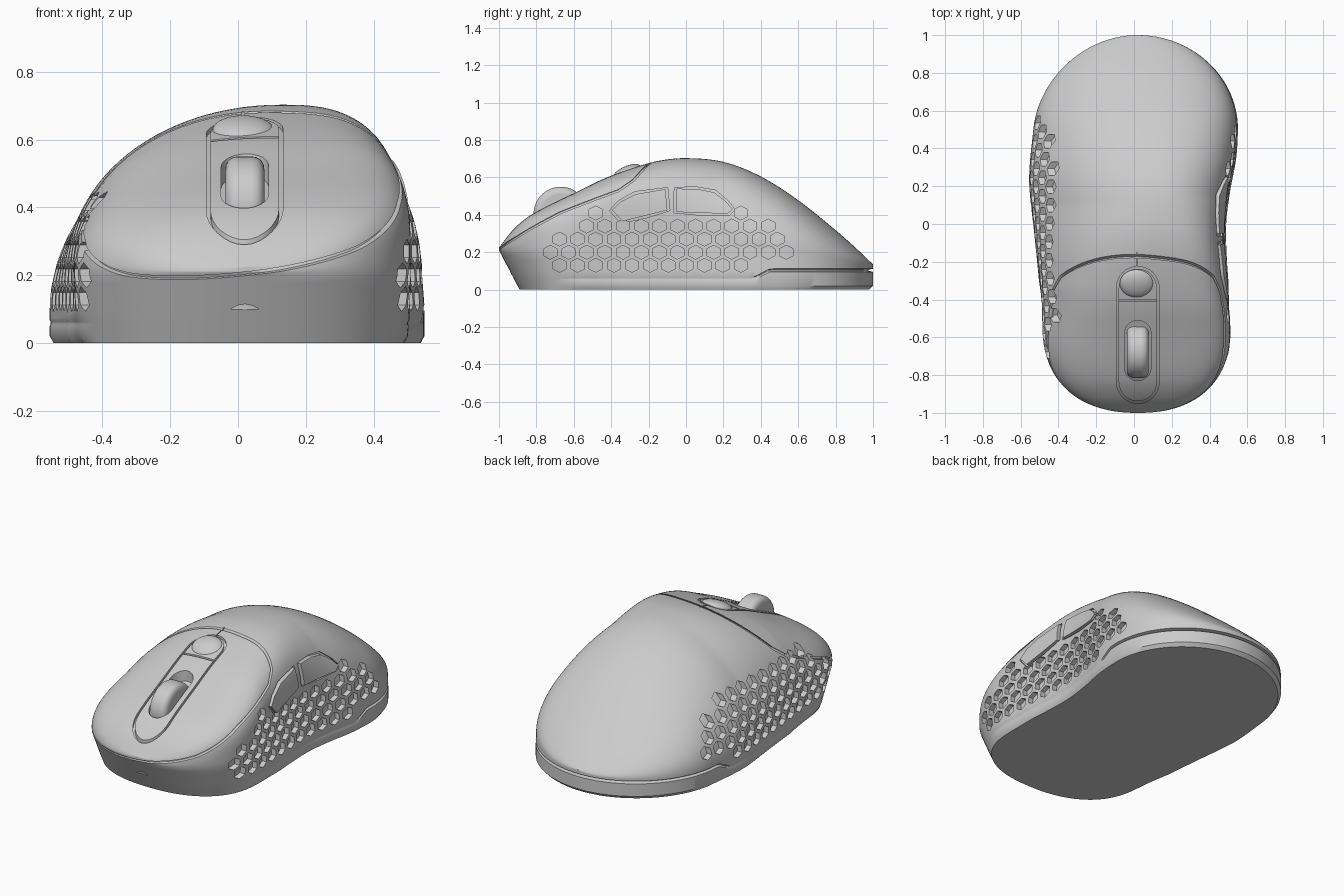
import bpy, bmesh, math
from mathutils import Vector

old = bpy.data.objects.get("Cube")
if old:
    bpy.data.objects.remove(old)

grey = bpy.data.materials.new("matte_grey")
grey.use_nodes = True
grey.diffuse_color = (0.6, 0.6, 0.6, 1)
grey.node_tree.nodes["Principled BSDF"].inputs["Base Color"].default_value = (0.6, 0.6, 0.6, 1)


# ---------- helpers ----------
def make(name, verts, faces):
    me = bpy.data.meshes.new(name)
    me.from_pydata(verts, [], faces)
    me.materials.append(grey)
    bm = bmesh.new()
    bm.from_mesh(me)
    bmesh.ops.recalc_face_normals(bm, faces=bm.faces)
    bm.to_mesh(me)
    bm.free()
    ob = bpy.data.objects.new(name, me)
    bpy.context.collection.objects.link(ob)
    return ob


def boolean(ob, tool, op="DIFFERENCE", keep=False):
    mod = ob.modifiers.new("cut", "BOOLEAN")
    mod.operation, mod.solver, mod.object = op, "EXACT", tool
    with bpy.context.temp_override(object=ob, active_object=ob):
        bpy.ops.object.modifier_apply(modifier=mod.name)
    if not keep:
        bpy.data.objects.remove(tool)


def clamp(v):
    return min(max(v, 0), 1)


def curve(y, pts):
    """Smooth curve through (y, value) points."""
    n = len(pts)
    y = min(max(y, pts[0][0]), pts[-1][0])
    i = next(k for k in range(n - 1) if y <= pts[k + 1][0])

    def slope(k):
        a, b = pts[max(k - 1, 0)], pts[min(k + 1, n - 1)]
        return (b[1] - a[1]) / (b[0] - a[0])
    (y0, v0), (y1, v1) = pts[i], pts[i + 1]
    d = y1 - y0
    t = (y - y0) / d
    return (v0 * (1 + 2 * t) * (1 - t) ** 2 + slope(i) * d * t * (1 - t) ** 2
            + v1 * t * t * (3 - 2 * t) + slope(i + 1) * d * t * t * (t - 1))


LEFT = [(-1, .485), (-.55, .492), (-.4, .495), (-.08, .525), (.21, .555), (.34, .55), (.5, .533), (1, .49)]
RIGHT = [(-1, .52), (-.55, .52), (-.4, .508), (-.19, .492), (0, .488), (.18, .51), (.34, .54), (.5, .55), (1, .55)]
TOP = [(-1, .225), (-.92, .325), (-.82, .405), (-.57, .53), (-.43, .597), (-.27, .655), (-.14, .69), (0, .703),
       (.2, .683), (.4, .605), (.6, .478), (.8, .318), (.9, .23), (1, .135)]
RIM_L = [(-1, .2), (-.6, .2), (0, .1), (.6, .12), (1, .124)]
RIM_R = [(-1, .205), (-.6, .25), (0, .29), (.5, .2), (1, .124)]
CX = .02


def body_mesh(name, off=0.0):
    """Loft of rounded sections along y; off shrinks the skin."""
    stations, arc = 120, 56
    verts, faces, count = [], [], 0
    for s in range(stations):
        y = -.9999 * math.cos(math.pi * s / (stations - 1))
        end = 1.0
        if y > .5:
            end = math.sqrt(1 - ((y - .5) / .5) ** 2)
        elif y < -.55:
            end = (1 - ((-.55 - y) / .45) ** 2.3) ** (1 / 2.3)
        xl = CX - (curve(y, LEFT) + CX - off) * end
        xr = CX + (curve(y, RIGHT) - CX - off) * end
        peak = CX + .11 * end
        back = clamp((y - .36) / .09)
        fade = clamp((y + .75) / .2)
        seam = .06 + .045 * back
        groove = 1 - fade * (.005 + .02 * back)
        ring = []
        for side, x, rim in ((1, xr, curve(y, RIM_R)), (-1, xl, curve(y, RIM_L))):
            top_x = x - side * .015 * end * clamp((rim - .12) / .18)
            h = max(curve(y, TOP) - off - rim, .004)
            p = 2.3 + 1.7 * clamp((.15 - y) / .6) if side > 0 else 1.95 + .6 * clamp((.1 - y) / .45)
            wall = [(x, 0, 1 - .02 * fade), (x, .02, 1), (x, seam - .01, 1), (x, seam - .004, groove),
                    (x, seam + .002, groove), (x, seam + .007, 1)]
            lo = seam + .007
            wall += [(x + (top_x - x) * k / 5, lo + (rim - lo) * k / 5, 1) for k in range(1, 5)]
            for k in range(arc // 2 + 1):
                a = math.pi * k / arc
                wall.append((peak + (top_x - peak) * max(math.cos(a), 0) ** (2 / p),
                             rim + h * math.sin(a) ** (2 / p), 1))
            ring += wall if side > 0 else wall[-2::-1]
        count = len(ring)
        front = clamp((-.5 - y) / .5)
        pinch = clamp((-.3 - y) / .45)
        for x, z, k in ring:
            low = max(0, 1 - z / .21)
            k_x = k * (1 - .08 * pinch * low)
            verts.append((CX + (x - CX) * k_x, y * k * (1 - off) + .11 * front * low, z))
    for s in range(stations - 1):
        for k in range(count):
            a, b = s * count + k, s * count + (k + 1) % count
            faces.append((a, b, b + count, a + count))
    # close both narrow ends with strips joining the two walls
    for b in (0, (stations - 1) * count):
        for i in range(count // 2):
            strip = (b + i, b + i + 1, b + count - 2 - i, b + count - 1 - i)
            faces.append(tuple(dict.fromkeys(strip)))
    return make(name, verts, faces)


def prism(name, outlines, axis, lo, hi, tilt=0.0):
    """Extrude outlines, given as (x, y) for axis z or (y, z) for axis x."""
    verts, faces = [], []
    for pts in outlines:
        n, b = len(pts), len(verts)
        for e in (lo, hi):
            verts += [(e, p, q + tilt * e) if axis == "x" else (p, q, e) for p, q in pts]
        faces += [tuple(range(b, b + n)), tuple(range(b + n, b + 2 * n))]
        faces += [(b + i, b + (i + 1) % n, b + n + (i + 1) % n, b + n + i) for i in range(n)]
    return make(name, verts, faces)


def pill(x, y0, y1, r, n=16):
    ends = ((y1 - r, 0), (y0 + r, math.pi))
    return [(x + r * math.cos(a0 + math.pi * i / n), yc + r * math.sin(a0 + math.pi * i / n))
            for yc, a0 in ends for i in range(n + 1)]


def grow(pts, d):
    c = sum((Vector(p) for p in pts), Vector((0, 0))) / len(pts)
    return [tuple(Vector(p) + (Vector(p) - c).normalized() * d) for p in pts]


def ribbon(pts, w):
    sides = [[], []]
    for i, p in enumerate(pts):
        d = (Vector(pts[min(i + 1, len(pts) - 1)]) - Vector(pts[max(i - 1, 0)])).normalized()
        for side, s in zip(sides, (w, -w)):
            side.append((p[0] - d.y * s, p[1] + d.x * s))
    return sides[0] + sides[1][::-1]


# ---------- shell with cut details ----------
body = body_mesh("mouse_body")
core, deep, slot_core = (body_mesh("floor_core", d) for d in (.012, .03, .05))
skin = body_mesh("raised_skin", -.01)


def engrave(tool, floor):
    boolean(tool, floor, keep=True)
    boolean(body, tool)


# seam around the main button shell
seam_path = [(-1.15, .15), (-1, .2), (-.9, .24), (-.67, .355), (-.36, .475), (-.28, .535), (-.16, .69), (-.1, .78)]
engrave(prism("shell_seam", [ribbon(seam_path, .006)], "x", -.9, .9, .12), core)
engrave(prism("middle_seam", [[(.012, -.235), (.018, -.235), (.018, -.15), (.012, -.15)]], "z", .5, .9), core)

# panel outline and wheel opening
ring = prism("panel_ring", [pill(CX, -.95, -.225, .113)], "z", .1, .9)
boolean(ring, prism("panel_inner", [pill(CX, -.938, -.237, .101)], "z", 0, 1))
engrave(ring, core)
engrave(prism("panel_line", [[(-.08, -.41), (.12, -.41), (.12, -.4), (-.08, -.4)]], "z", .4, .9), core)
engrave(prism("wheel_opening", [pill(CX, -.83, -.51, .07)], "z", .2, .9), slot_core)

# thumb buttons on the left flank
front_button = [(-.395, .425), (-.35, .47), (-.27, .51), (-.11, .538), (-.1, .425), (-.22, .395), (-.34, .365)]
rear_button = [(-.05, .54), (.06, .538), (.15, .52), (.21, .475), (.25, .43), (.22, .405), (.1, .41), (-.05, .415)]
for name, outline in (("front_thumb_button", front_button), ("rear_thumb_button", rear_button)):
    engrave(prism("button_gap", [grow(outline, .014)], "x", .2, .9), core)
    button = prism(name, [outline], "x", .3, .9)
    boolean(button, skin, "INTERSECT", keep=True)


# honeycomb dents on both flanks
def honeycomb(limit):
    cells = []
    for row in range(5):
        z = .13 + .07 * row
        for col in range(15):
            y = -.725 + .097 * col + .0485 * ((row + 1) % 2)
            if z > .5 - .52 * (y + .07) ** 2 or (row == 0 and y > .36):
                continue
            if y > .57 or (-.44 < y < .27 and z > limit):
                continue
            cells.append([(y + .041 * math.sin(i * math.pi / 3), z + .037 * math.cos(i * math.pi / 3))
                          for i in range(6)])
    return cells


engrave(prism("left_dents", honeycomb(.36), "x", .25, .9), deep)
engrave(prism("right_dents", honeycomb(.46), "x", -.9, -.2), deep)
for helper in (core, deep, slot_core, skin):
    bpy.data.objects.remove(helper)

# ---------- wheel and top button ----------
bpy.ops.mesh.primitive_cylinder_add(vertices=48, radius=.145, depth=.115, location=(CX, -.67, .405),
                                    rotation=(0, math.pi / 2, 0))
wheel = bpy.context.object
wheel.name = "scroll_wheel"
wheel.data.materials.append(grey)
bevel = wheel.modifiers.new("round", "BEVEL")
bevel.width, bevel.segments = .035, 5

bpy.ops.mesh.primitive_uv_sphere_add(segments=40, ring_count=20, location=(.015, -.315, .628),
                                     rotation=(.4, 0, 0))
top_button = bpy.context.object
top_button.name = "top_button"
top_button.scale = (.09, .08, .033)
top_button.data.materials.append(grey)

# ---------- shading ----------
for ob in bpy.context.scene.objects:
    ob.select_set(ob.type == "MESH")
bpy.context.view_layer.objects.active = body
bpy.ops.object.shade_smooth_by_angle(angle=math.radians(35))
